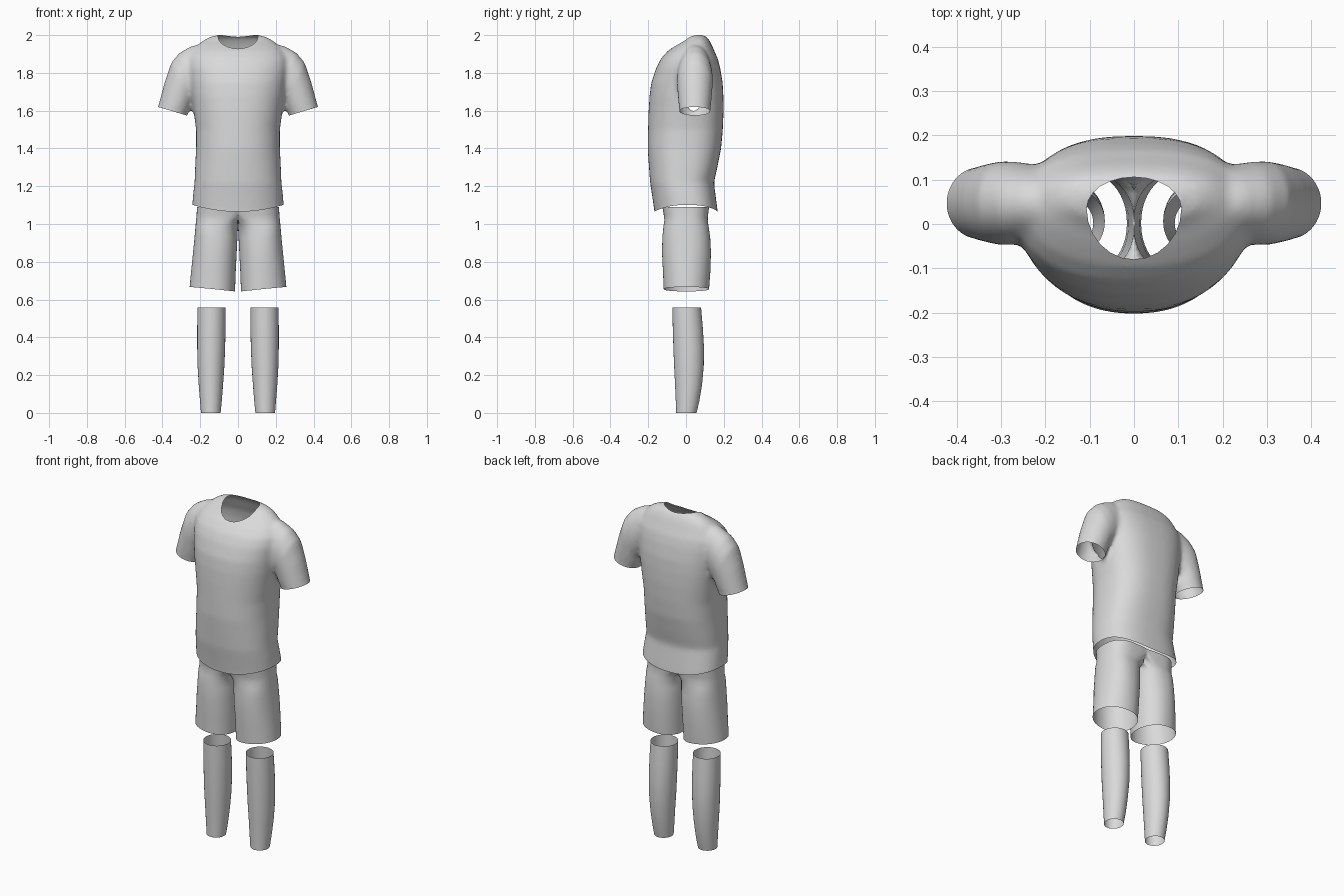
import bpy, bmesh
from math import cos, sin, pi
from mathutils import Vector

cube = bpy.data.objects.get("Cube")
if cube:
    bpy.data.objects.remove(cube)

SIDES = 48
grey = bpy.data.materials.new("plain grey cloth")
grey.use_nodes = True
grey.diffuse_color = (0.7, 0.7, 0.7, 1)
bsdf = grey.node_tree.nodes["Principled BSDF"]
bsdf.inputs["Base Color"].default_value = (0.7, 0.7, 0.7, 1)
bsdf.inputs["Roughness"].default_value = 0.8


def power(value, exponent):
    """Signed power, used for rounded-square sections."""
    return abs(value) ** exponent * (1 if value >= 0 else -1)


def section(exponent_front=2.0, exponent_back=2.0):
    """Unit cross-section with its own squareness at the front and back."""
    for i in range(SIDES):
        c, s = cos(2 * pi * i / SIDES), sin(2 * pi * i / SIDES)
        e = 2 / (exponent_front if s < 0 else exponent_back)
        yield power(c, e), power(s, e)


def loft(bm, rings, capped=False):
    """Skin a list of point rings into a tube."""
    loops = [[bm.verts.new(p) for p in ring] for ring in rings]
    for a, b in zip(loops, loops[1:]):
        for i in range(SIDES):
            j = (i + 1) % SIDES
            bm.faces.new((a[i], a[j], b[j], b[i]))
    if capped:
        bm.faces.new(loops[0][::-1])
        bm.faces.new(loops[-1])


def finish(name, bm, smooth=True):
    mesh = bpy.data.meshes.new(name)
    bm.to_mesh(mesh)
    bm.free()
    mesh.materials.append(grey)
    obj = bpy.data.objects.new(name, mesh)
    bpy.context.collection.objects.link(obj)
    for p in mesh.polygons:
        p.use_smooth = smooth
    return obj


def bisect(bm, faces, point, normal, clear=False):
    geom = set(faces)
    for f in faces:
        geom.update(f.verts)
        geom.update(f.edges)
    bmesh.ops.bisect_plane(bm, geom=list(geom), plane_co=point, plane_no=normal,
                           clear_outer=clear)


# Shirt body: height, half width, front y, back y
torso = [
    (1.00, .242, -.165, .168), (1.08, .242, -.167, .168), (1.15, .237, -.178, .158),
    (1.22, .230, -.190, .148), (1.30, .227, -.196, .166), (1.40, .222, -.203, .186),
    (1.50, .222, -.201, .195), (1.60, .235, -.198, .199), (1.68, .247, -.193, .198),
    (1.75, .255, -.184, .194), (1.83, .265, -.158, .181), (1.88, .262, -.132, .168),
    (1.92, .240, -.096, .150), (1.95, .215, -.055, .138), (1.975, .185, -.015, .125),
    (1.995, .150, .005, .110), (2.005, .110, .03, .09),
]
# Sleeve: underarm x and z, outer x and z, half depth
sleeve = [
    (.10, 1.74, .14, 1.97, .06), (.18, 1.70, .25, 1.945, .085),
    (.225, 1.66, .31, 1.91, .094), (.25, 1.63, .352, 1.86, .095),
    (.255, 1.605, .388, 1.755, .090), (.27, 1.575, .424, 1.62, .082),
    (.285, 1.50, .45, 1.54, .080),
]
bm = bmesh.new()
loft(bm, [[(hw * u, (yf + yb) / 2 + (yb - yf) / 2 * v, z) for u, v in section(2.2, 2.6)]
          for z, hw, yf, yb in torso], True)
for side in (1, -1):
    loft(bm, [[(side * ((xi + xo) / 2 + (xo - xi) / 2 * u), .047 + hy * v,
                (zi + zo) / 2 + (zo - zi) / 2 * u) for u, v in section()]
              for xi, zi, xo, zo, hy in sleeve], True)
bmesh.ops.recalc_face_normals(bm, faces=bm.faces)
shirt = finish("shirt", bm)

# Blend body and sleeves into one cloth surface
remesh = shirt.modifiers.new("blend", 'REMESH')
remesh.mode = 'VOXEL'
remesh.voxel_size = 0.012
soften = shirt.modifiers.new("soften", 'SMOOTH')
soften.factor = 0.5
soften.iterations = 7
bpy.context.view_layer.update()
blended = bpy.data.meshes.new_from_object(
    shirt.evaluated_get(bpy.context.evaluated_depsgraph_get()))
shirt.modifiers.clear()

# Open the hem and cuffs
bm = bmesh.new()
bm.from_mesh(blended)
bisect(bm, bm.faces[:], (0, 0, 1.08), (0, 0, -1), True)
for side in (1, -1):
    arm = [f for f in bm.faces if f.calc_center_median().x * side > .25
           and 1.42 < f.calc_center_median().z < 1.75]
    bisect(bm, arm, (.345 * side, 0, 1.5975), (.3 * side, 0, -1), True)


# Open the egg-shaped neckline
def neck_point(a):
    return Vector((.107 * cos(a), .035 + (.071 if sin(a) > 0 else .115) * sin(a), 0))


neck = [neck_point(2 * pi * i / 24) for i in range(24)]
edges = []
for a, b in zip(neck, neck[1:] + neck[:1]):
    d = b - a
    edges.append((a, Vector((d.y, -d.x, 0)).normalized()))
for a, normal in edges:
    top = [f for f in bm.faces if f.calc_center_median().z > 1.85
           and abs(f.calc_center_median().x) < .15]
    bisect(bm, top, a, normal)
hole = [f for f in bm.faces if f.calc_center_median().z > 1.85
        and all((f.calc_center_median() - a).dot(n) < 0 for a, n in edges)]
bmesh.ops.delete(bm, geom=hole, context='FACES')
bmesh.ops.remove_doubles(bm, verts=bm.verts, dist=0.0008)

# Curve the hem and settle the collar at full height
peak = max(v.co.z for v in bm.verts)
for v in bm.verts:
    if v.co.z < 1.25:
        fall = (1.25 - v.co.z) / .17
        v.co.z += fall * (.036 * (v.co.x / .24) ** 2 - .015)
    elif v.co.z > 1.5:
        v.co.z += (2 - peak) * (v.co.z - 1.5) / (peak - 1.5)
bm.to_mesh(blended)
bm.free()
shirt.data = blended
blended.name = "shirt"
blended.materials.clear()
blended.materials.append(grey)
for p in blended.polygons:
    p.use_smooth = True
    p.material_index = 0

# Shorts, one half: height, inner x, outer x, front y, back y, squareness
leg = [
    (.655, .016, .256, -.118, .122, 2.1), (.75, .012, .248, -.122, .129, 2.1),
    (.85, .007, .238, -.127, .132, 2.15), (.93, .003, .230, -.125, .128, 2.2),
    (.99, .000, .225, -.119, .119, 2.3), (1.02, -.025, .222, -.114, .115, 2.4),
    (1.05, -.10, .219, -.118, .117, 2.4), (1.09, -.16, .217, -.125, .122, 2.4),
]
bm = bmesh.new()
rings = []
for z, xi, xo, yf, yb, e in leg:
    mid = .125 if z < 1 else .1
    lean = .012 if z < .7 else 0
    rings.append([(max(0, mid + u * ((xo - mid) if u > 0 else (mid - xi))),
                   (yf + yb) / 2 + (yb - yf) / 2 * v, z + lean * u)
                  for u, v in section(e, e)])
loft(bm, rings)
# Remove the centre wall so both legs share one waist
wall = [f for f in bm.faces if all(v.co.x < 1e-5 for v in f.verts) and f.calc_center_median().z > .99]
bmesh.ops.delete(bm, geom=wall, context='FACES')
bmesh.ops.recalc_face_normals(bm, faces=bm.faces)
if sum(f.normal.x * (f.calc_center_median().x - .12) for f in bm.faces) < 0:
    bmesh.ops.reverse_faces(bm, faces=bm.faces)
shorts = finish("shorts", bm)
mirror = shorts.modifiers.new("mirror", 'MIRROR')
mirror.merge_threshold = 0.0005

# Socks: height, inner x, outer x, front y, back y
sock = [
    (0, .092, .196, -.052, .056), (.06, .086, .201, -.054, .070),
    (.15, .079, .208, -.058, .085), (.25, .072, .214, -.063, .094),
    (.35, .068, .216, -.067, .095), (.45, .066, .216, -.070, .089),
    (.557, .066, .214, -.072, .080),
]
for side, name in ((1, "left_sock"), (-1, "right_sock")):
    bm = bmesh.new()
    loft(bm, [[(side * ((xi + xo) / 2 + (xo - xi) / 2 * u),
                (yf + yb) / 2 + (yb - yf) / 2 * v, z) for u, v in section()]
              for z, xi, xo, yf, yb in sock])
    if side < 0:
        bmesh.ops.reverse_faces(bm, faces=bm.faces)
    finish(name, bm)
